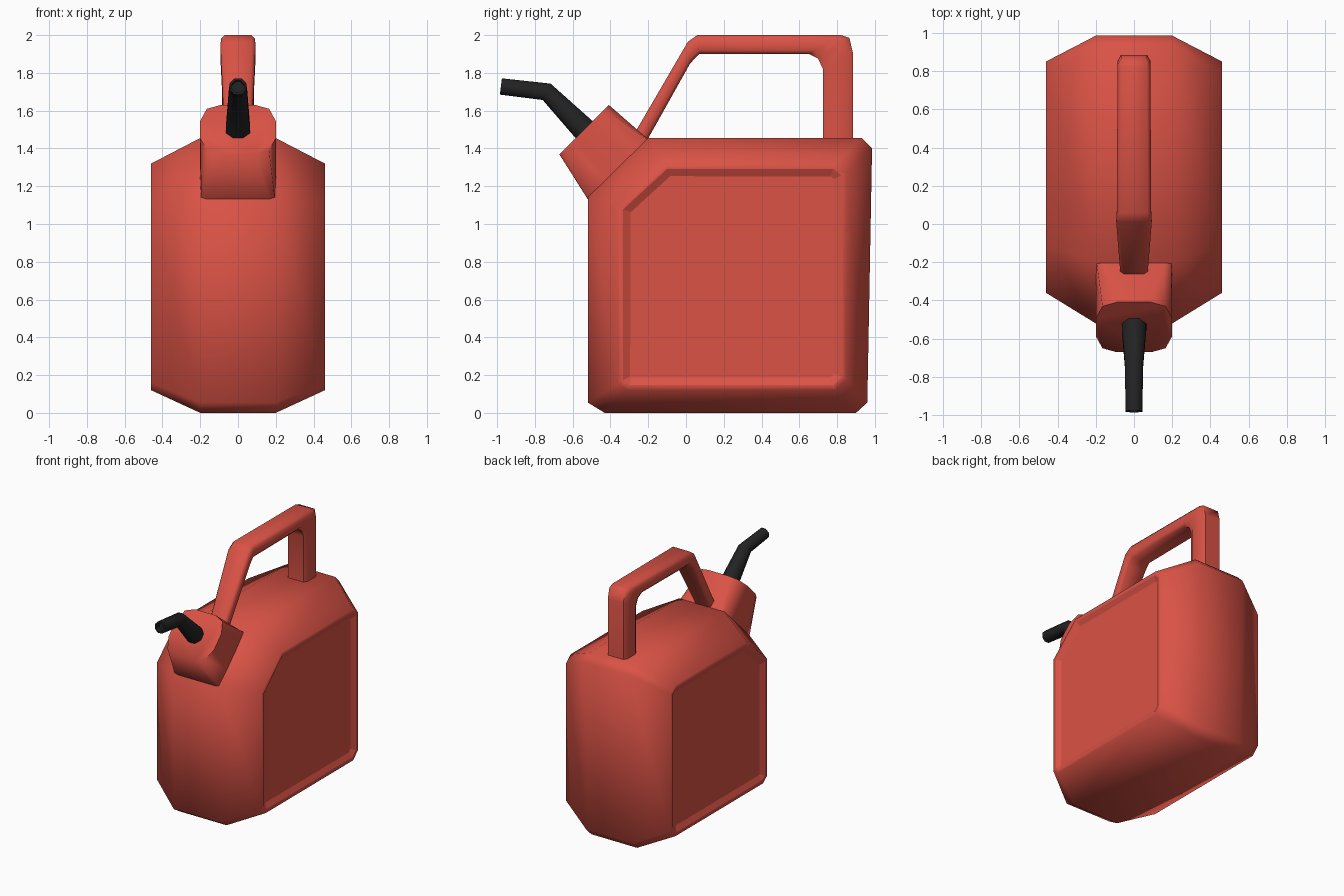
import bpy, bmesh, math
from mathutils import Vector

if "Cube" in bpy.data.objects:
    bpy.data.objects.remove(bpy.data.objects["Cube"], do_unlink=True)


def make_material(name, colour):
    mat = bpy.data.materials.new(name)
    mat.use_nodes = True
    mat.diffuse_color = (*colour, 1)
    mat.node_tree.nodes["Principled BSDF"].inputs["Base Color"].default_value = (*colour, 1)
    return mat


red = make_material("red plastic", (0.70, 0.085, 0.06))
black = make_material("black plastic", (0.016, 0.016, 0.016))


def loft(rings):
    """Skin a list of equal-sized point rings; returns bmesh and its two end faces."""
    bm = bmesh.new()
    loops = [[bm.verts.new(p) for p in ring] for ring in rings]
    n = len(loops[0])
    for a, b in zip(loops, loops[1:]):
        for i in range(n):
            j = (i + 1) % n
            bm.faces.new((a[i], a[j], b[j], b[i]))
    ends = [bm.faces.new(loops[0]), bm.faces.new(loops[-1])]
    bmesh.ops.recalc_face_normals(bm, faces=bm.faces)
    return bm, ends


def finish(bm, name, mat, angle):
    mesh = bpy.data.meshes.new(name)
    bm.to_mesh(mesh)
    bm.free()
    mesh.materials.append(mat)
    obj = bpy.data.objects.new(name, mesh)
    bpy.context.collection.objects.link(obj)
    bpy.ops.object.select_all(action="DESELECT")
    obj.select_set(True)
    bpy.context.view_layer.objects.active = obj
    bpy.ops.object.shade_smooth_by_angle(angle=math.radians(angle))
    return obj


# Can body: side profiles (y, z) for the middle band and the smaller outer faces
middle = [(-0.52, 0.055), (-0.43, 0), (0.90, 0), (0.96, 0.055),
          (0.985, 1.40), (0.93, 1.455), (-0.20, 1.455), (-0.52, 1.14)]
outer = [(-0.36, 0.16), (-0.31, 0.12), (0.79, 0.12), (0.85, 0.18),
         (0.85, 1.27), (0.79, 1.32), (-0.11, 1.32), (-0.36, 1.09)]
sections = [(-0.46, outer), (-0.20, middle), (0.20, middle), (0.46, outer)]
bm, sides = loft([[(x, y, z) for y, z in prof] for x, prof in sections])

# Recessed side panels
bmesh.ops.inset_individual(bm, faces=sides, thickness=0.03)
walls = bmesh.ops.inset_individual(bm, faces=sides, thickness=0.042, depth=-0.02)["faces"]
bm.faces.index_update()
flat = [f.index for f in sides + walls]
body = finish(bm, "can_body", red, 75)
for i in flat:
    body.data.polygons[i].use_smooth = False


# Neck block: grows out of the sloped front shoulder along a tilted axis
out = Vector((0, -1, 1)).normalized()
up = Vector((0, 1, 1)).normalized()


def neck_ring(centre, half_v, mid, corner):
    quarter = [(mid, half_v), corner, (0.20, half_v * 0.35)]
    right = quarter + [(x, -v) for x, v in reversed(quarter)]
    pts = right + [(-x, v) for x, v in reversed(right)]
    return [centre + Vector((x, 0, 0)) + up * v for x, v in pts]


base = Vector((0, -0.355, 1.285))
bm, _ = loft([
    neck_ring(base - out * 0.03, 0.225, 0.16, (0.195, 0.22)),
    neck_ring(base + out * 0.01, 0.225, 0.16, (0.195, 0.22)),
    neck_ring(Vector((0, -0.54, 1.50)), 0.185, 0.09, (0.165, 0.155)),
])
finish(bm, "neck_block", red, 80)

# Handle: paired outer and inner points (y, z) with a half width
stations = [
    ((-0.29, 1.45), (-0.23, 1.40), 0.07),
    ((0.01, 1.965), (0.022, 1.85), 0.093),
    ((0.06, 2.0), (0.07, 1.90), 0.09),
    ((0.82, 2.0), (0.65, 1.90), 0.086),
    ((0.865, 1.985), (0.70, 1.875), 0.086),
    ((0.885, 1.90), (0.725, 1.82), 0.086),
    ((0.885, 1.42), (0.725, 1.42), 0.086),
]


def handle_ring(a, b, w):
    a, b = Vector((0, *a)), Vector((0, *b))
    half = [(w - 0.018, 0), (w, 0.2), (w, 0.8), (w - 0.018, 1)]
    pts = half + [(-x, t) for x, t in reversed(half)]
    return [a.lerp(b, t) + Vector((x, 0, 0)) for x, t in pts]


bm, _ = loft([handle_ring(*s) for s in stations])
finish(bm, "handle", red, 60)

# Bent spout: eight-sided rings along a path, with a sunken mouth
path = [((-0.51, 1.47), 0.072, 45), ((-0.738, 1.70), 0.052, 26),
        ((-0.98, 1.728), 0.047, 7), ((-0.98, 1.728), 0.034, 7),
        ((-0.94, 1.723), 0.034, 7)]
rings = []
for (y, z), r, tilt in path:
    t = math.radians(tilt)
    normal = Vector((0, math.sin(t), math.cos(t)))
    ring = []
    for k in range(8):
        a = math.tau * (k + 0.5) / 8
        ring.append(Vector((r * math.cos(a), y, z)) + normal * r * math.sin(a))
    rings.append(ring)
bm, _ = loft(rings)
finish(bm, "spout", black, 50)
